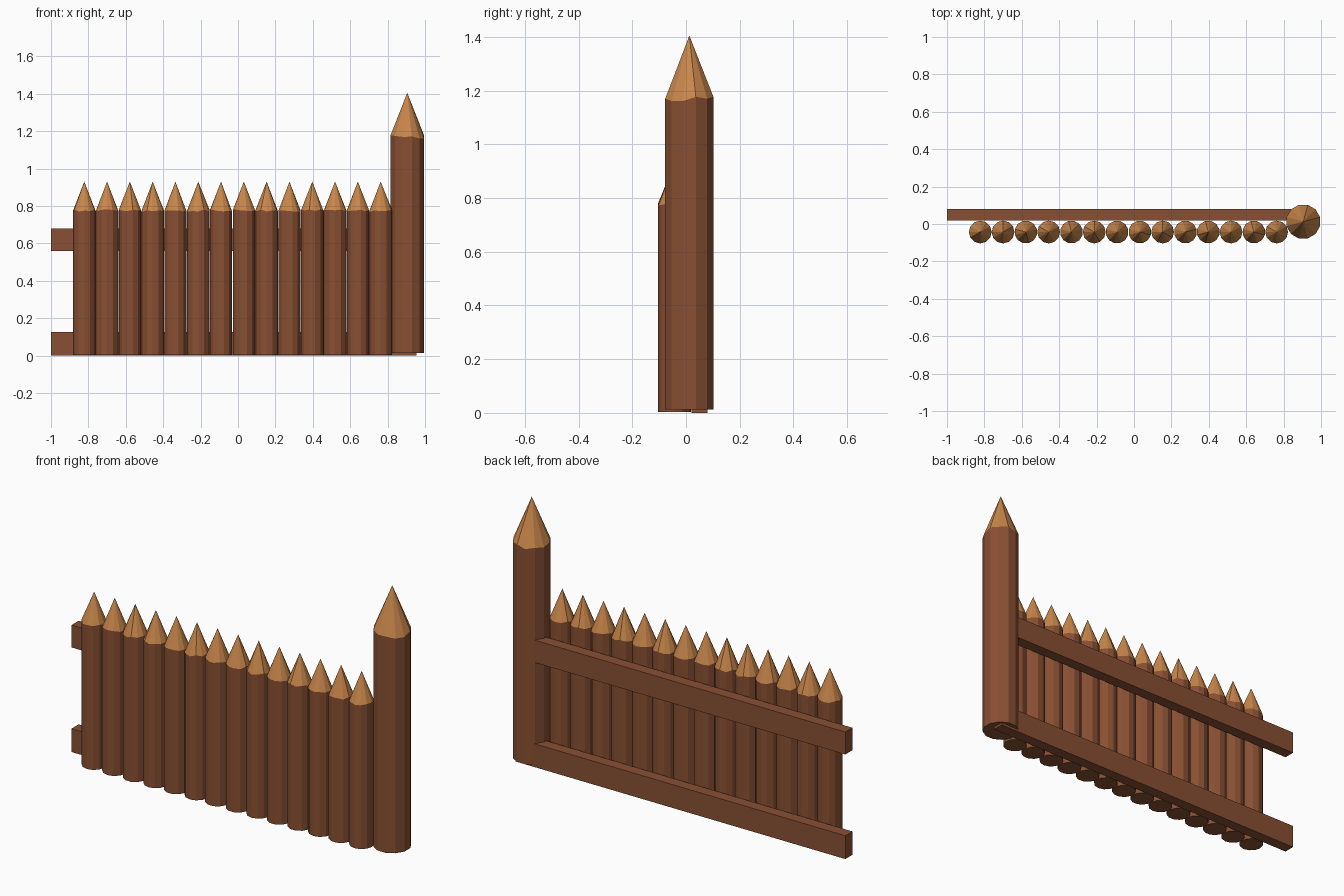
import bpy, bmesh, math, random

if "Cube" in bpy.data.objects:
    bpy.data.objects.remove(bpy.data.objects["Cube"])

random.seed(4)


def material(name, color):
    m = bpy.data.materials.new(name)
    m.diffuse_color = (*color, 1)
    m.use_nodes = True
    m.node_tree.nodes["Principled BSDF"].inputs["Base Color"].default_value = m.diffuse_color
    return m


BARK = material("bark_wood", (0.25, 0.08, 0.033))
CUT = material("cut_wood", (0.58, 0.24, 0.07))


def finish(bm, name):
    bmesh.ops.recalc_face_normals(bm, faces=bm.faces)
    me = bpy.data.meshes.new(name)
    bm.to_mesh(me)
    bm.free()
    me.materials.append(BARK)
    me.materials.append(CUT)
    ob = bpy.data.objects.new(name, me)
    bpy.context.collection.objects.link(ob)


def sharpened_log(name, x, y, r, z0, z1, tip, wobble, sides=12):
    """Faceted log with an unevenly carved point."""
    bm = bmesh.new()
    turn = random.choice((0, math.pi / sides))
    low, high = [], []
    for i in range(sides):
        a = turn + 2 * math.pi * i / sides
        px, py = x + r * math.cos(a), y + r * math.sin(a)
        low.append(bm.verts.new((px, py, z0)))
        high.append(bm.verts.new((px, py, z1 + random.uniform(-wobble, wobble))))
    apex = bm.verts.new((x, y, tip))
    bm.faces.new(low[::-1])
    for i in range(sides):
        j = (i + 1) % sides
        bm.faces.new((low[i], low[j], high[j], high[i]))
        bm.faces.new((high[i], high[j], apex)).material_index = 1
    finish(bm, name)


def rail(name, z0, z1, x0=-1.0, x1=0.955, y0=0.02, y1=0.08):
    bm = bmesh.new()
    bmesh.ops.create_cube(bm, size=1)
    for v in bm.verts:
        v.co = (x1 if v.co.x > 0 else x0,
                y1 if v.co.y > 0 else y0,
                z1 if v.co.z > 0 else z0)
    finish(bm, name)


# Row of pointed stakes
for i in range(14):
    sharpened_log(f"stake_{i + 1}", -0.822 + i * 0.1219, -0.043, 0.061,
                  0.004, 0.775, 0.93, 0.006)

# Tall end post
sharpened_log("end_post", 0.905, 0.0125, 0.093, 0.013, 1.17, 1.405, 0.009)

# Back rails
rail("lower_rail", 0.0, 0.125)
rail("upper_rail", 0.56, 0.68)
